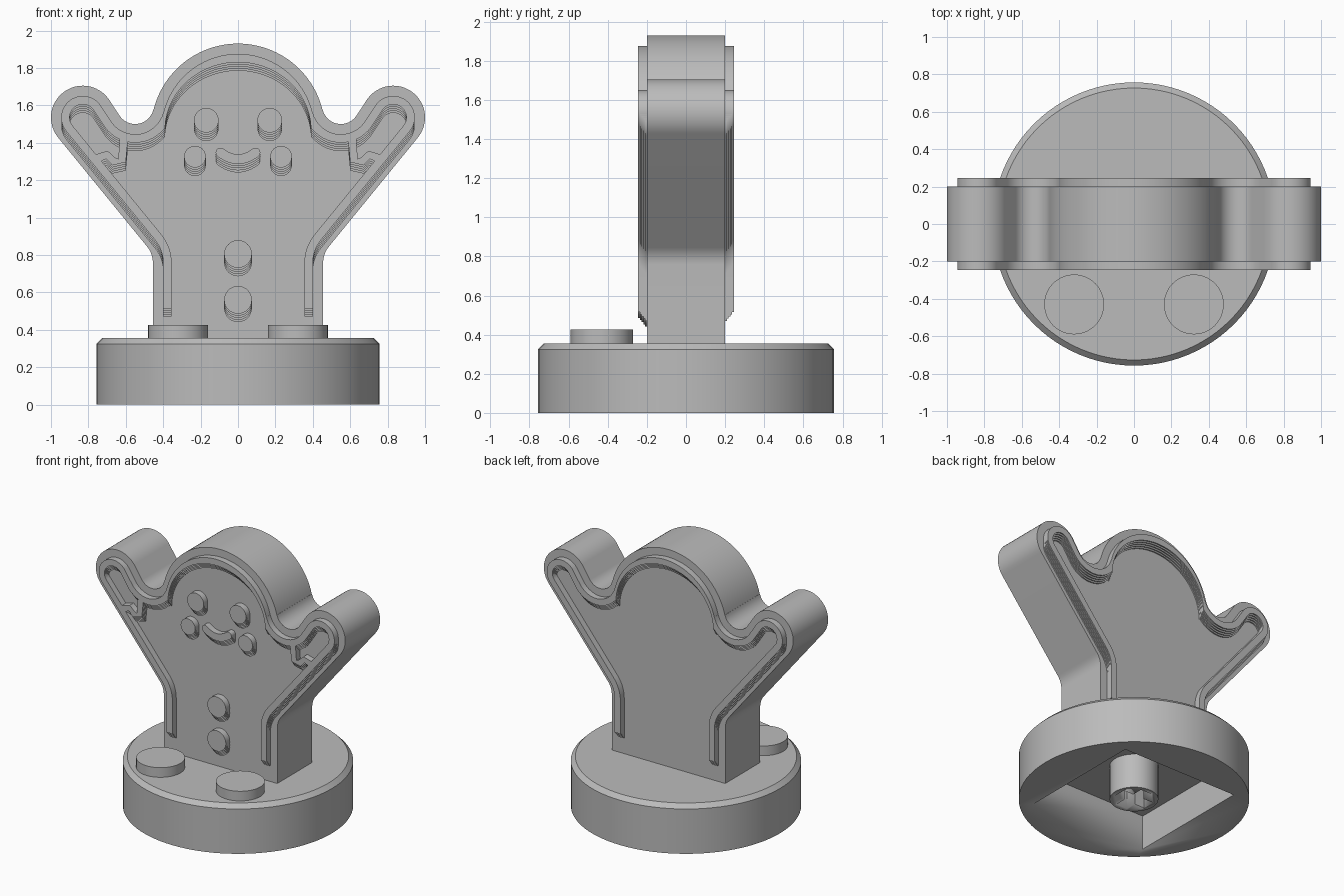
import bpy, bmesh, math
from math import cos, sin, radians

if "Cube" in bpy.data.objects:
    bpy.data.objects.remove(bpy.data.objects["Cube"])

grey = bpy.data.materials.new("plain grey")
grey.diffuse_color = (0.5, 0.5, 0.5, 1)
grey.use_nodes = True
grey.node_tree.nodes["Principled BSDF"].inputs["Base Color"].default_value = grey.diffuse_color

LAYERS, RELIEF, DROP = 5, 0.045, 0.045   # stepped undersides of the raised details


def finish(name, bm):
    bmesh.ops.recalc_face_normals(bm, faces=bm.faces[:])
    mesh = bpy.data.meshes.new(name)
    bm.to_mesh(mesh)
    bm.free()
    ob = bpy.data.objects.new(name, mesh)
    bpy.context.collection.objects.link(ob)
    mesh.materials.append(grey)
    bpy.ops.object.select_all(action='DESELECT')
    ob.select_set(True)
    bpy.context.view_layer.objects.active = ob
    bpy.ops.object.shade_smooth_by_angle(angle=radians(25))
    return ob


def add_prism(bm, pts, y0, y1, drop=0.0):
    """Extrude an x-z polygon from y0 to y1."""
    face = bm.faces.new([bm.verts.new((x, y0, z - drop)) for x, z in pts])
    out = bmesh.ops.extrude_face_region(bm, geom=[face])["geom"]
    moved = [v for v in out if isinstance(v, bmesh.types.BMVert)]
    bmesh.ops.translate(bm, verts=moved, vec=(0, y1 - y0, 0))


def raised(name, shapes, side=-1):
    """Raised details whose undersides slope back in small steps."""
    bm = bmesh.new()
    for pts in shapes:
        for k in range(LAYERS):
            height = RELIEF * (LAYERS - k) / LAYERS
            add_prism(bm, pts, side * 0.195, side * (0.2 + height), DROP * k / (LAYERS - 1))
    return finish(name, bm)


def arc(cx, cz, r, a0, a1, n):
    return [(cx + r * cos(radians(a0 + (a1 - a0) * i / n)),
             cz + r * sin(radians(a0 + (a1 - a0) * i / n))) for i in range(n + 1)]


def mirrored(half):
    return half + [(-x, z) for x, z in reversed(half) if abs(x) > 1e-5]


def outline(inset, bottom, cusp=False):
    """Figure outline: leg, arm, hand, neck and head, moved inwards by inset."""
    half = [(-0.455 + inset, bottom)]
    half += arc(-0.595, 0.757, 0.14 + inset, 0, 39.3, 8)
    half += arc(-0.83, 1.535, 0.17 - inset, 219.3, 36, 24)
    half += arc(-0.55, 1.6, 0.1 + inset, 216, 322 if cusp else 346.2, 14)
    head = arc(0, 1.465, 0.465 - inset, 180 if cusp else 166.2, 90, 24)
    if cusp:
        head = [(x * 1.07, z) for x, z in head]
    return mirrored(half + head)


def stroke(path, w):
    """Band of half-width w along an open path."""
    left, right = [], []
    for i, (x, z) in enumerate(path):
        a, b = path[max(i - 1, 0)], path[min(i + 1, len(path) - 1)]
        dx, dz = b[0] - a[0], b[1] - a[1]
        d = math.hypot(dx, dz)
        left.append((x - dz / d * w, z + dx / d * w))
        right.append((x + dz / d * w, z - dx / d * w))
    return left + right[::-1]


def disc(x, z, r):
    return arc(x, z, r, 0, 360 - 360 / 40, 39)


def cylinder(name, x, y, z0, z1, r, chamfer=0.0, n=48):
    bm = bmesh.new()
    rings = [(r, z0), (r, z1 - chamfer)] + ([(r - chamfer, z1)] if chamfer else [])
    loops = [[bm.verts.new((x + q * cos(2 * math.pi * i / n), y + q * sin(2 * math.pi * i / n), z))
              for i in range(n)] for q, z in rings]
    bm.faces.new(loops[0])
    bm.faces.new(loops[-1])
    for a, b in zip(loops, loops[1:]):
        for i in range(n):
            bm.faces.new((a[i], a[(i + 1) % n], b[(i + 1) % n], b[i]))
    return finish(name, bm)


def cut(ob, name, pts, depth):
    """Sink an x-y polygon into the underside."""
    bm = bmesh.new()
    face = bm.faces.new([bm.verts.new((x, y, -0.1)) for x, y in pts])
    out = bmesh.ops.extrude_face_region(bm, geom=[face])["geom"]
    bmesh.ops.translate(bm, verts=[v for v in out if isinstance(v, bmesh.types.BMVert)],
                        vec=(0, 0, 0.1 + depth))
    cutter = finish(name, bm)
    mod = ob.modifiers.new("cut", 'BOOLEAN')
    mod.operation, mod.object, mod.solver = 'DIFFERENCE', cutter, 'EXACT'
    bpy.context.view_layer.objects.active = ob
    bpy.ops.object.modifier_apply(modifier=mod.name)
    bpy.data.objects.remove(cutter)


# Round base with a square pocket below
base = cylinder("base", 0, 0, 0, 0.355, 0.757, 0.03, 96)
s = 0.465
cut(base, "pocket_cutter", [(-s, -s), (s, -s), (s, s), (-s, s)], 0.25)

# Socket post with a cross-shaped hole
post = cylinder("socket_post", 0, 0, 0, 0.26, 0.16)
a, b = 0.125, 0.045
quarter = [(a, -b), (a, b), (b, b)]
cross = []
for k in range(4):
    c, d = (1, 0, -1, 0)[k], (0, 1, 0, -1)[k]
    cross += [(x * c - y * d, x * d + y * c) for x, y in quarter]
cut(post, "cross_cutter", cross, 0.22)

# Two feet on the base
for side, label in ((-1, "left"), (1, "right")):
    cylinder(label + "_foot", side * 0.32, -0.43, 0.35, 0.425, 0.16)

# Figure body
bm = bmesh.new()
add_prism(bm, outline(0, 0.35), -0.2, 0.2)
finish("body", bm)

# Raised border, front and back
border = outline(0.055, 0.515) + outline(0.1, 0.515, True)[::-1]
raised("front_border", [border], -1)
raised("back_border", [border], 1)

# Face and buttons
raised("eyes", [disc(x, 1.52, 0.066) for x in (-0.17, 0.17)])
raised("cheeks", [disc(x, 1.325, 0.058) for x in (-0.23, 0.23)])
raised("buttons", [disc(0, z, 0.074) for z in (0.805, 0.56)])
smile = arc(0, 1.46, 0.145, 230, 310, 12)
smile = [(x, 1.312 + (x / 0.093) ** 2 * 0.035) for x, z in smile]
ends = stroke(smile, 0.026)
raised("mouth", [ends] + [disc(x, z, 0.026) for x, z in (smile[0], smile[-1])])

# Zigzag cuffs across the wrists
cuff = stroke([(-0.76, 1.315), (-0.70, 1.335), (-0.665, 1.30), (-0.62, 1.305), (-0.61, 1.42)], 0.022)
raised("cuffs", [cuff, [(-x, z) for x, z in cuff]])
